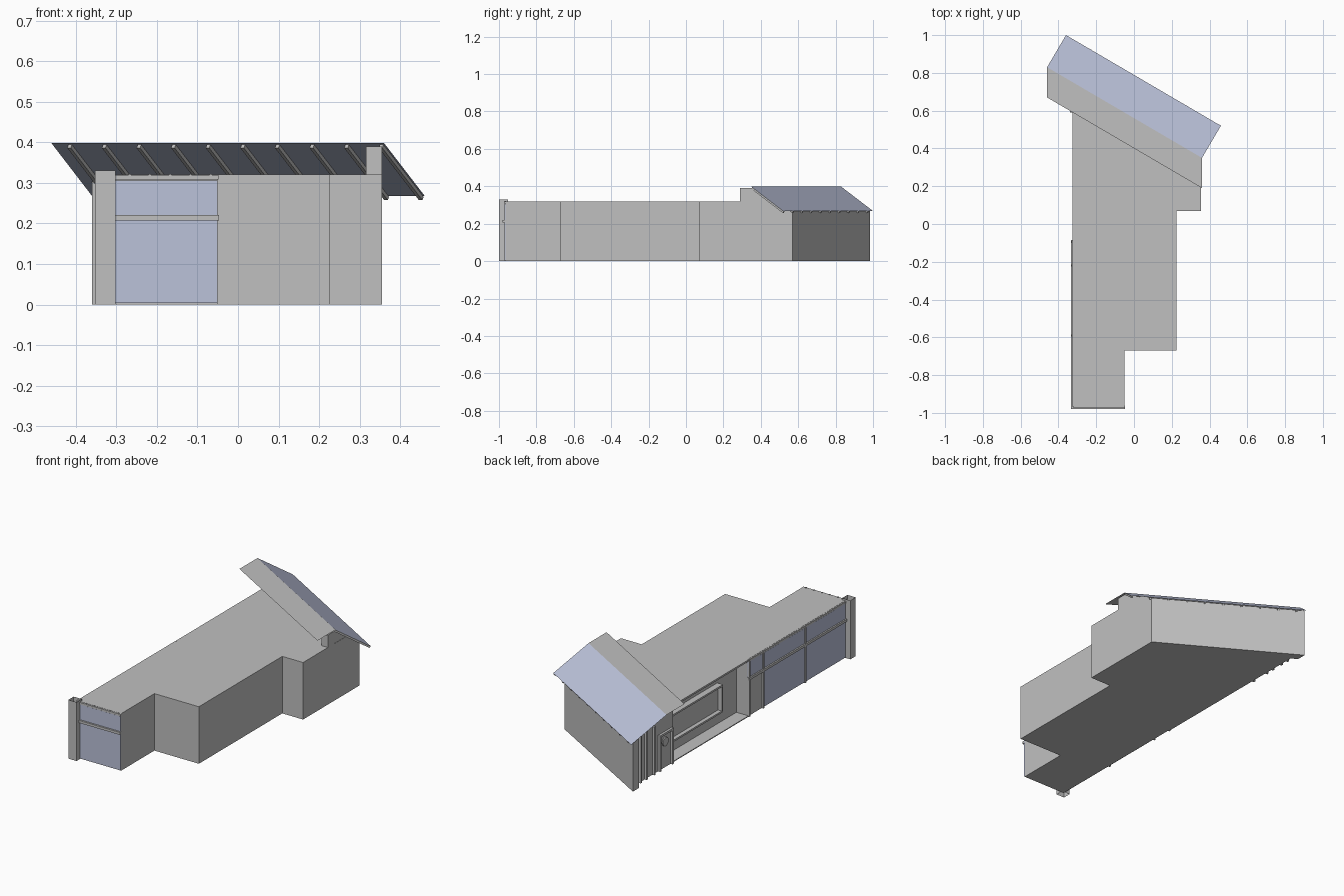
import bpy, bmesh
from mathutils import Vector

if "Cube" in bpy.data.objects:
    bpy.data.objects.remove(bpy.data.objects["Cube"])


def material(name, rgb):
    m = bpy.data.materials.new(name)
    m.diffuse_color = (*rgb, 1)
    m.use_nodes = True
    m.node_tree.nodes["Principled BSDF"].inputs["Base Color"].default_value = m.diffuse_color
    return m


GREY = material("warm_grey_wall", (0.53, 0.53, 0.53))
BLUE = material("pale_blue_glass", (0.50, 0.54, 0.70))


def finish(name, bm, mat):
    bmesh.ops.recalc_face_normals(bm, faces=bm.faces)
    me = bpy.data.meshes.new(name)
    bm.to_mesh(me)
    bm.free()
    me.materials.append(mat)
    ob = bpy.data.objects.new(name, me)
    bpy.context.collection.objects.link(ob)
    return ob


def prism_mesh(pts, z0, z1, caps=True):
    bm = bmesh.new()
    low = [bm.verts.new((x, y, z0)) for x, y in pts]
    top = [bm.verts.new((x, y, z1)) for x, y in pts]
    n = len(pts)
    for i in range(n):
        j = (i + 1) % n
        bm.faces.new((low[i], low[j], top[j], top[i]))
    if caps:
        bm.faces.new(low[::-1])
        bm.faces.new(top)
    return bm


def box(name, x, y, z, mat=GREY, caps=True):
    pts = [(x[0], y[0]), (x[1], y[0]), (x[1], y[1]), (x[0], y[1])]
    return finish(name, prism_mesh(pts, z[0], z[1], caps), mat)


def sheet(name, pts, mat):
    bm = bmesh.new()
    bm.faces.new([bm.verts.new(p) for p in pts])
    return finish(name, bm, mat)


def beam(name, a, b, w, mat=GREY):
    # square bar between two points
    a, b = Vector(a), Vector(b)
    d = (b - a).normalized()
    s = d.cross(Vector((0, 0, 1))).normalized() * w / 2
    u = s.cross(d).normalized() * w / 2
    bm = bmesh.new()
    ends = [[bm.verts.new(p + s * i + u * j) for i, j in
             ((-1, -1), (1, -1), (1, 1), (-1, 1))] for p in (a, b)]
    for i in range(4):
        j = (i + 1) % 4
        bm.faces.new((ends[0][i], ends[0][j], ends[1][j], ends[1][i]))
    bm.faces.new(ends[0][::-1])
    bm.faces.new(ends[1])
    return finish(name, bm, mat)


# --- sloping roof: ridge ends, slope offset and flat front strip offset
RIDGE_L, RIDGE_R = Vector((-0.46, 0.83, 0.398)), Vector((0.36, 0.35, 0.398))
SLOPE = Vector((0.10, 0.17, -0.13))
STRIP = Vector((0, -0.16, 0))
sheet("blue_roof_slope", [RIDGE_L, RIDGE_R, RIDGE_R + SLOPE, RIDGE_L + SLOPE], BLUE)
sheet("flat_roof_strip", [RIDGE_L, RIDGE_L + STRIP, RIDGE_R + STRIP, RIDGE_R], GREY)
for i in range(10):
    p = RIDGE_L.lerp(RIDGE_R, (0.045 + 0.0853 * i) / 0.82) - Vector((0, 0, 0.008))
    beam("rafter", p, p + SLOPE * 0.99, 0.010)

# --- main building, cut off at the back by the roof slope
plan = [(-0.32, -0.965), (-0.05, -0.965), (-0.05, -0.67), (0.226, -0.67),
        (0.226, 0.07), (0.355, 0.07), (0.355, 0.57), (-0.36, 0.985),
        (-0.36, 0.93), (-0.325, 0.91), (-0.325, 0.58), (-0.25, 0.58),
        (-0.25, -0.09), (-0.32, -0.09)]
bm = prism_mesh(plan, 0, 0.32)
normal = (RIDGE_R - RIDGE_L).cross(SLOPE)
if normal.z < 0:
    normal = -normal
cut = bmesh.ops.bisect_plane(bm, geom=bm.verts[:] + bm.edges[:] + bm.faces[:],
                             plane_co=RIDGE_R - Vector((0, 0, 0.004)),
                             plane_no=normal, clear_outer=True)
edges = [e for e in cut["geom_cut"] if isinstance(e, bmesh.types.BMEdge) and e.is_boundary]
bmesh.ops.holes_fill(bm, edges=edges, sides=0)
finish("main_building", bm, GREY)

# gable end wall and its column on the right
box("gable_column", (0.315, 0.355), (0.29, 0.345), (0, 0.39))
sheet("gable_wall", [(0.354, 0.345, 0.31), (0.354, 0.345, 0.392),
                     (0.354, 0.50, 0.305), (0.354, 0.50, 0.30)], GREY)

# --- left recess: roof overhang, walkway, display frame
box("recess_roof", (-0.325, -0.25), (-0.09, 0.58), (0.31, 0.32))
box("recess_floor", (-0.325, -0.25), (-0.09, 0.58), (0, 0.005))
box("display_panel", (-0.262, -0.25), (0.09, 0.53), (0.09, 0.225))
for z in (0.08, 0.225):
    box("display_rail", (-0.285, -0.25), (0.08, 0.54), (z, z + 0.01))
for y in (0.08, 0.53):
    box("display_side", (-0.285, -0.25), (y, y + 0.01), (0.08, 0.235))

# door with a round window, near the back of the left side
for y in (0.59, 0.70):
    box("door_jamb", (-0.338, -0.325), (y, y + 0.012), (0, 0.2))
box("door_head", (-0.338, -0.325), (0.59, 0.712), (0.19, 0.202))
bm = bmesh.new()
bmesh.ops.create_cone(bm, cap_ends=True, segments=16, radius1=0.025, radius2=0.025, depth=0.006)
ob = finish("door_round_window", bm, GREY)
ob.rotation_euler = (0, 1.5708, 0)
ob.location = (-0.328, 0.651, 0.145)

# posts at the back left corner
for y in (0.75, 0.82, 0.87):
    box("corner_post", (-0.337, -0.325), (y, y + 0.012), (0, 0.27))

# --- glazing at the front and left
box("front_glass", (-0.302, -0.05), (-0.97, -0.964), (0.004, 0.306), BLUE)
box("left_glass", (-0.325, -0.319), (-0.95, -0.22), (0.004, 0.306), BLUE)
box("left_glass_over_door", (-0.325, -0.319), (-0.22, -0.09), (0.21, 0.306), BLUE)
box("front_beam", (-0.333, -0.047), (-0.98, -0.965), (0.207, 0.221))
box("left_beam", (-0.333, -0.32), (-0.965, -0.085), (0.207, 0.221))
box("front_fascia", (-0.32, -0.048), (-0.973, -0.96), (0.308, 0.319))
box("left_fascia", (-0.327, -0.315), (-0.965, -0.09), (0.308, 0.319))
for y in (-0.10, -0.225, -0.595):
    box("left_mullion", (-0.33, -0.32), (y, y + 0.010), (0, 0.31))
for i in range(5):
    x = -0.27 + 0.05 * i
    box("eave_stud", (x, x + 0.006), (-0.971, -0.963), (0.318, 0.322))

# open-topped corner pillar
box("corner_pillar", (-0.353, -0.302), (-1.0, -0.953), (0, 0.33), GREY, False)
